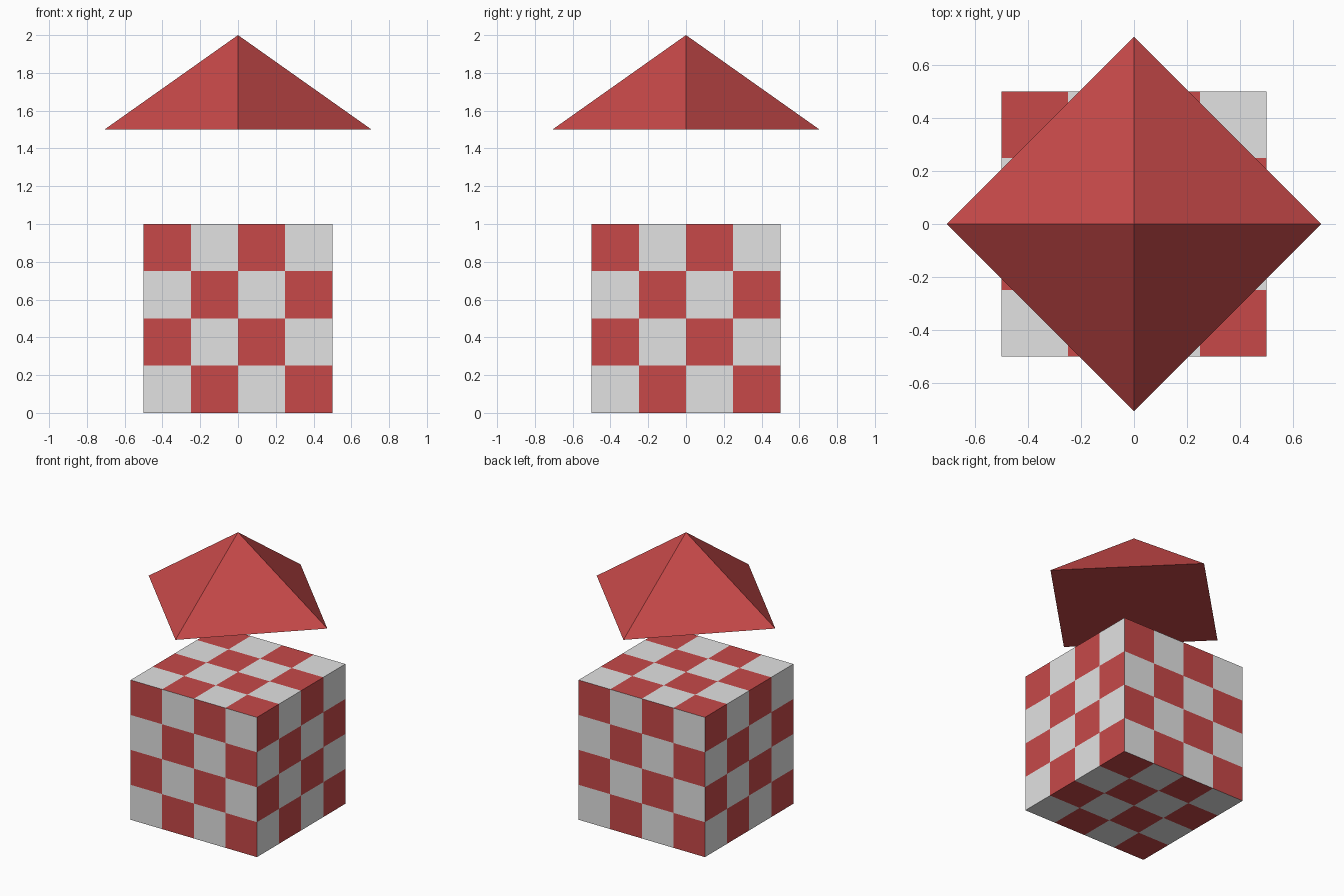
import bpy
import bmesh
from math import floor
from mathutils import Matrix, Vector

default = bpy.data.objects.get("Cube")
if default:
    bpy.data.objects.remove(default, do_unlink=True)


def make_material(name, colour):
    mat = bpy.data.materials.new(name)
    mat.use_nodes = True
    mat.diffuse_color = colour
    mat.node_tree.nodes["Principled BSDF"].inputs["Base Color"].default_value = colour
    return mat


def make_object(name, bm, materials):
    mesh = bpy.data.meshes.new(name)
    bm.to_mesh(mesh)
    bm.free()
    for mat in materials:
        mesh.materials.append(mat)
    obj = bpy.data.objects.new(name, mesh)
    bpy.context.collection.objects.link(obj)
    return obj


red = make_material("red", (0.57, 0.066, 0.066, 1))
pale_grey = make_material("pale grey", (0.76, 0.76, 0.76, 1))

CELLS = 4
UP = Vector((0, 0, 1))


def is_red(face):
    # Count the cell from the lower left corner of each side, seen from outside
    n = face.normal
    c = face.calc_center_median()
    if abs(n.z) > 0.5:
        right, up = Vector((n.z, 0, 0)), Vector((0, 1, 0))
    else:
        right, up = UP.cross(n), UP
    column = floor((c.dot(right) + 0.5) * CELLS)
    row = floor((c.dot(up) + 0.5) * CELLS)
    return (column + row) % 2 == 1


# Chequered cube: each side cut into a square grid
bm = bmesh.new()
bmesh.ops.create_cube(bm, size=1)
bmesh.ops.subdivide_edges(bm, edges=bm.edges[:], cuts=CELLS - 1, use_grid_fill=True)
bm.normal_update()
for face in bm.faces:
    face.material_index = 0 if is_red(face) else 1
cube = make_object("chequered_cube", bm, [red, pale_grey])
cube.location.z = 0.5

# Floating pyramid, corners on the x and y axes
bm = bmesh.new()
bmesh.ops.create_cone(bm, cap_ends=True, segments=4, radius1=0.7071, radius2=0,
                      depth=0.5, matrix=Matrix.Identity(4))
bmesh.ops.remove_doubles(bm, verts=bm.verts[:], dist=0.0001)
bmesh.ops.recalc_face_normals(bm, faces=bm.faces[:])
pyramid = make_object("floating_pyramid", bm, [red])
pyramid.location.z = 1.75
